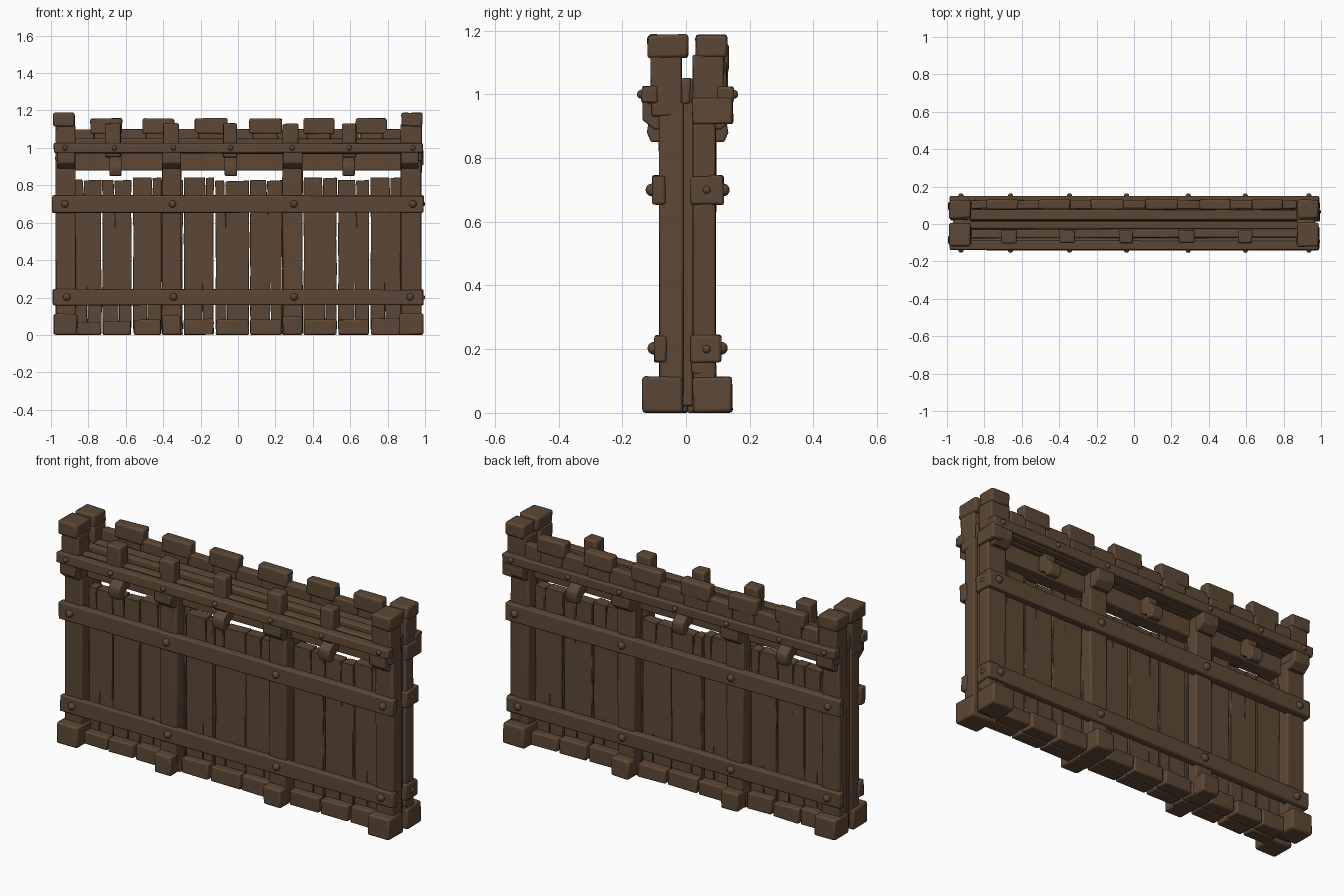
import bpy, bmesh, math, random
from mathutils import Matrix, Vector

if "Cube" in bpy.data.objects:
    bpy.data.objects.remove(bpy.data.objects["Cube"])

random.seed(4)
wood = bpy.data.materials.new("dark_brown_wood")
wood.diffuse_color = (0.108, 0.064, 0.036, 1)
wood.use_nodes = True
wood.node_tree.nodes["Principled BSDF"].inputs["Base Color"].default_value = wood.diffuse_color


def finish(bm, name, bevel=0.007):
    bmesh.ops.recalc_face_normals(bm, faces=bm.faces)
    me = bpy.data.meshes.new(name)
    bm.to_mesh(me)
    bm.free()
    me.materials.append(wood)
    ob = bpy.data.objects.new(name, me)
    bpy.context.collection.objects.link(ob)
    if bevel:
        m = ob.modifiers.new("worn_edges", 'BEVEL')
        m.width, m.segments, m.limit_method = bevel, 2, 'ANGLE'
        m.angle_limit = math.radians(40)
    bpy.ops.object.select_all(action='DESELECT')
    ob.select_set(True)
    bpy.context.view_layer.objects.active = ob
    bpy.ops.object.shade_smooth_by_angle(angle=math.radians(35))
    return ob


def box(bm, x0, x1, y0, y1, z0, z1, j=0.003):
    c = Vector(((x0 + x1) / 2, (y0 + y1) / 2, (z0 + z1) / 2))
    m = Matrix.Translation(c) @ Matrix.Diagonal((x1 - x0, y1 - y0, z1 - z0, 1))
    for v in bmesh.ops.create_cube(bm, size=1, matrix=m)['verts']:
        v.co += Vector([random.uniform(-j, j) for _ in range(3)])
        v.co.z = max(v.co.z, 0)


def boxes(name, rows, bevel=0.007, j=0.003):
    bm = bmesh.new()
    for r in rows:
        box(bm, *r, j=j)
    return finish(bm, name, bevel)


def extrude(bm, pts, vec):
    f = bm.faces.new([bm.verts.new(p) for p in pts])
    new = bmesh.ops.extrude_face_region(bm, geom=[f])['geom']
    for v in new:
        if isinstance(v, bmesh.types.BMVert):
            v.co += Vector(vec)


def sides(y0, y1, s):
    """Depth range for front (s=-1) or back (s=1), offset to match the model."""
    a, b = s * y0 + 0.005, s * y1 + 0.005
    return min(a, b), max(a, b)


MID = [(-0.405, -0.305), (0.24, 0.345)]
ENDS = [(-0.975, -0.87), (0.87, 0.98)]
PLANKS = [(-0.87, -0.73), (-0.725, -0.57), (-0.56, -0.41), (-0.41, -0.295), (-0.29, -0.13),
          (-0.12, 0.06), (0.066, 0.235), (0.235, 0.343), (0.35, 0.527), (0.536, 0.70), (0.709, 0.87)]

# wall planks with split ends and wavy edges
bm = bmesh.new()
for a, b in PLANKS:
    top, n = random.uniform(0.825, 0.845), 5
    w = lambda: random.uniform(-0.002, 0.002)
    c1, c2 = (a + (b - a) * random.uniform(0.25, 0.75) for _ in range(2))
    zs = [0.03 + (top - 0.03) * i / n for i in range(n + 1)]
    d1, d2 = random.uniform(0.06, 0.2), random.uniform(0.15, 0.26)
    pts = [(a + w(), z) for z in zs]
    pts += [(c1 - 0.003, top), (c1 + 0.004, top - d1), (c1 + 0.003, top - 0.004)]
    pts += [(b + w(), z) for z in reversed(zs)]
    pts += [(c2 + 0.003, 0.03), (c2 + w(), 0.03 + d2), (c2 - 0.003, 0.03)]
    y = random.uniform(-0.004, 0.004)
    extrude(bm, [(x, -0.025 + y, z) for x, z in pts], (0, 0.06, 0))
finish(bm, "wall_planks", 0.003)

# end core planks between the corner posts
boxes("end_core", [(-0.965, -0.87, -0.012, 0.022, 0.02, 1.05), (0.87, 0.965, -0.012, 0.022, 0.02, 1.05)])

# deck boards on top and the long beam beneath them
boxes("deck_boards", [(-0.97, 0.97, y0, y1, 0.97, z) for y0, y1, z in
                      [(-0.125, -0.075, 1.02), (-0.073, -0.028, 1.025), (-0.025, 0.012, 1.05),
                       (0.019, 0.076, 1.045), (0.074, 0.13, 1.02)]])
boxes("deck_beam", [(-0.96, 0.96, -0.035, 0.045, 0.88, 0.975)])

for s, side in ((-1, "front"), (1, "back")):
    Y = lambda a, b: sides(a, b, s)
    # upright posts, with a wider upper part at the corners
    rows = [(a, b, *Y(0.015, 0.088), 0.05, 0.975) for a, b in ENDS + MID]
    rows += [(a, b, *Y(0.018, 0.115), 0.93, 1.125) for a, b in ENDS]
    boxes(side + "_posts", rows)
    # post caps
    cy = (-0.12, 0.008) if s < 0 else (0.03, 0.13)
    boxes(side + "_post_caps", [(-0.988, -0.873, *cy, 1.115, 1.187), (0.873, 0.985, *cy, 1.115, 1.187)], 0.01)
    # block feet
    boxes(side + "_feet", [(a - 0.01, b + 0.01, *Y(0.015, 0.14), 0, 0.113) for a, b in ENDS]
          + [(a, b, *Y(0.015, 0.14), 0, 0.10) for a, b in MID], 0.01)
    # skirting blocks along the base
    boxes(side + "_base_blocks", [(a + 0.002, b - 0.002, *Y(0.0, random.uniform(0.07, 0.078)), 0,
                                   random.uniform(0.07, 0.09)) for a, b in PLANKS])
    # horizontal rails
    boxes(side + "_rails", [(-0.99, 0.99, *Y(0.065, 0.105), 0.16, 0.243),
                            (-0.993, 0.993, *Y(0.07, 0.112), 0.655, 0.745),
                            (-0.985, 0.987, *Y(0.095, 0.145), 0.975, 1.026)])
    # sloping brackets on posts, smaller hooked ones between
    bm = bmesh.new()
    big = [(0.08, 0.89), (0.105, 0.89), (0.142, 0.92), (0.142, 0.978), (0.08, 0.978)]
    hook = [(0.03, 0.90), (0.075, 0.875), (0.085, 0.85), (0.115, 0.85), (0.128, 0.88),
            (0.122, 0.915), (0.085, 0.945), (0.085, 0.978), (0.03, 0.978)]
    for x0, x1 in [(-0.965, -0.872), (0.872, 0.965)] + MID:
        extrude(bm, [(x0, s * y + 0.005, z) for y, z in big], (x1 - x0, 0, 0))
    for x in (-0.655, -0.038, 0.592):
        extrude(bm, [(x - 0.033, s * y + 0.005, z) for y, z in hook], (0.066, 0, 0))
    finish(bm, side + "_brackets", 0.006)
    # round bolt heads
    bm = bmesh.new()
    bolts = [(x, 0.106, 0.203, 0.02) for x in (-0.915, -0.345, 0.3, 0.92)]
    bolts += [(x, 0.112, 0.70, 0.02) for x in (-0.925, -0.35, 0.3, 0.935)]
    bolts += [(x, 0.145, 1.0, 0.014) for x in (-0.925, -0.66, -0.345, -0.04, 0.29, 0.595, 0.935)]
    for x, y, z, r in bolts:
        bmesh.ops.create_uvsphere(bm, u_segments=12, v_segments=8, radius=r,
                                  matrix=Matrix.Translation((x, s * y + 0.005, z)))
    finish(bm, side + "_bolts", 0)

# short posts standing on the front of the deck
boxes("deck_posts", [(x - w, x + w, -0.102, -0.032, 0.95, 1.13) for x, w in
                     [(-0.67, 0.042), (-0.358, 0.043), (-0.042, 0.038), (0.28, 0.042), (0.594, 0.038)]], 0.009)

# back parapet: low boards and raised merlons
merlons = [(-0.79, -0.62), (-0.51, -0.34), (-0.23, -0.055), (0.06, 0.235), (0.35, 0.515), (0.63, 0.795)]
cuts = [-0.87] + [v for m in merlons for v in (m[0] + 0.02, m[1] - 0.02)] + [0.87]
boxes("parapet_boards", [(a + 0.001, b - 0.001, 0.082, 0.127 + 0.004 * (i % 2), 0.98, 1.10)
                         for i, (a, b) in enumerate(zip(cuts, cuts[1:]))])
boxes("parapet_merlons", [(a, b, 0.077, 0.133, 1.075, 1.158) for a, b in merlons], 0.01)

# strap blocks wrapping the back right corner post, with side bolts
boxes("corner_straps", [(0.93, 0.99, 0.014, 0.11, 0.158, 0.245), (0.93, 0.993, 0.012, 0.117, 0.655, 0.743),
                        (0.93, 0.99, 0.02, 0.148, 0.905, 0.988), (0.92, 0.982, 0.018, 0.095, 0.12, 0.16)])
bm = bmesh.new()
for z in (0.2, 0.7):
    bmesh.ops.create_uvsphere(bm, u_segments=12, v_segments=8, radius=0.013,
                              matrix=Matrix.Translation((0.988, 0.065, z)))
finish(bm, "strap_bolts", 0)
